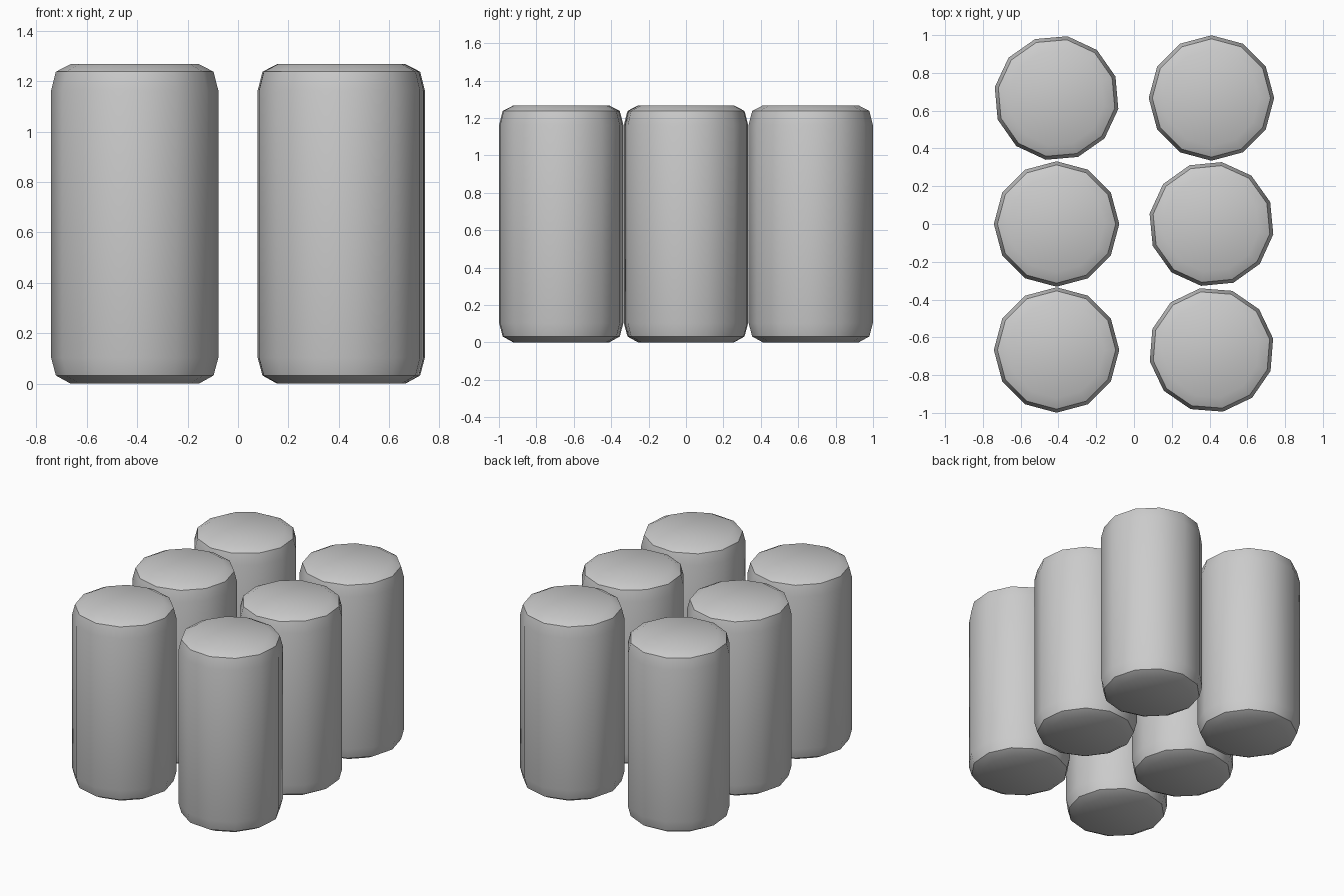
import bpy, bmesh, math

if "Cube" in bpy.data.objects:
    bpy.data.objects.remove(bpy.data.objects["Cube"])

SIDES = 12
# can outline: (radius, height) from base to lid
PROFILE = [(0.255, 0.0), (0.313, 0.032), (0.332, 0.103),
           (0.332, 1.163), (0.313, 1.238), (0.255, 1.268)]


def make_can(name, x, y, turn):
    bm = bmesh.new()
    rings = []
    for r, z in PROFILE:
        rings.append([bm.verts.new((r * math.cos(a), r * math.sin(a), z))
                      for a in (2 * math.pi * i / SIDES for i in range(SIDES))])
    # side wall and bevels
    for low, high in zip(rings, rings[1:]):
        for i in range(SIDES):
            j = (i + 1) % SIDES
            bm.faces.new((low[i], low[j], high[j], high[i]))
    # base and lid
    bm.faces.new(rings[0][::-1])
    bm.faces.new(rings[-1])
    mesh = bpy.data.meshes.new(name)
    bm.to_mesh(mesh)
    bm.free()
    can = bpy.data.objects.new(name, mesh)
    can.location = (x, y, 0)
    can.rotation_euler.z = math.radians(turn)
    bpy.context.collection.objects.link(can)
    bpy.ops.object.select_all(action='DESELECT')
    can.select_set(True)
    bpy.context.view_layer.objects.active = can
    bpy.ops.object.shade_smooth_by_angle(angle=math.radians(38))


# two columns of three cans, some slightly turned
for row, y, left_turn, right_turn in (("front", -0.667, 0, 10.5),
                                      ("middle", 0.0, 0, -9.5),
                                      ("back", 0.667, -10, 0)):
    make_can(f"can_{row}_left", -0.41, y, left_turn)
    make_can(f"can_{row}_right", 0.41, y, right_turn)
